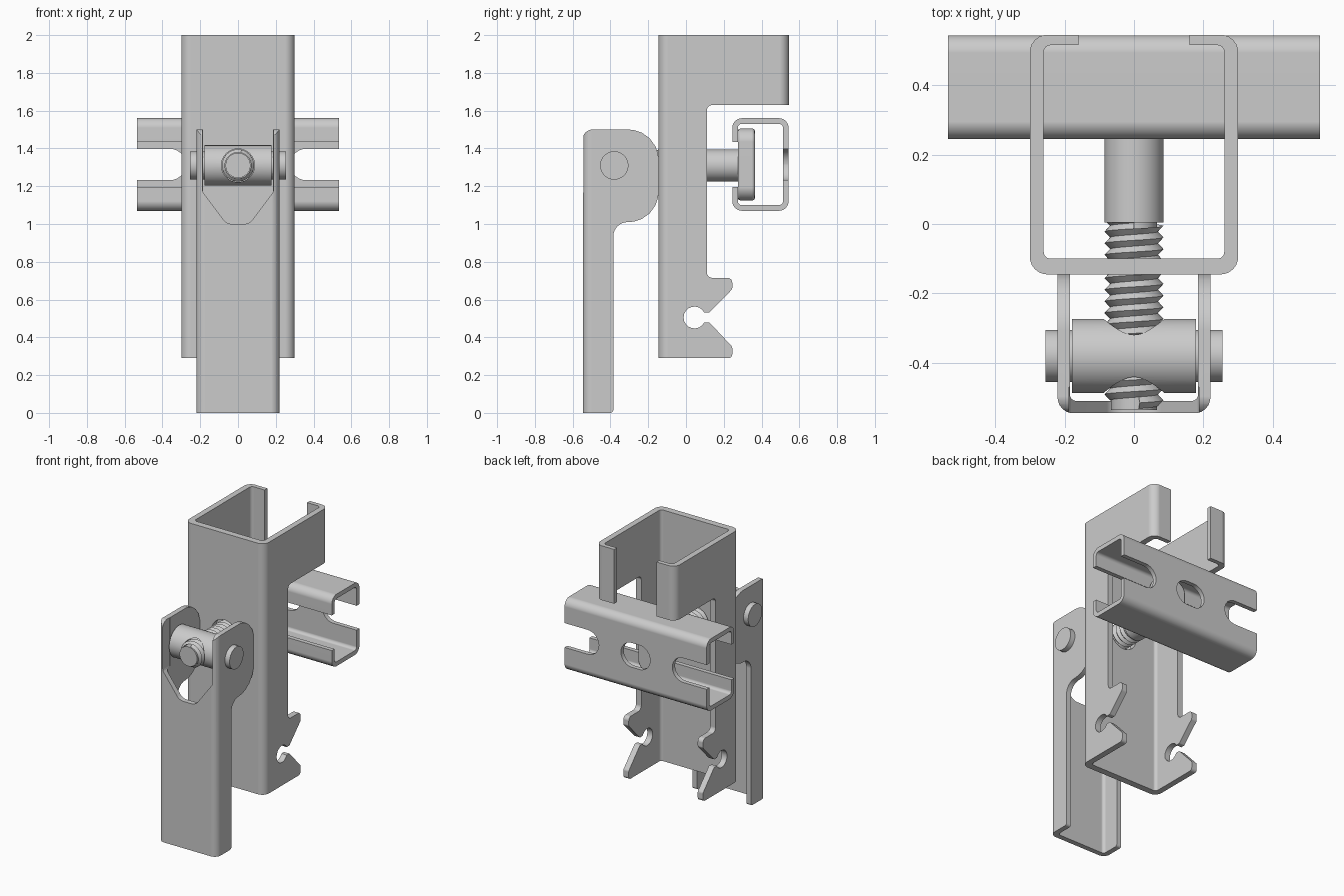
import bpy, bmesh
from math import sin, cos, tan, pi, radians
from mathutils import Vector

if "Cube" in bpy.data.objects:
    bpy.data.objects.remove(bpy.data.objects["Cube"])

AXLE_Z = 1.31    # height of bolt and pivot
STRUT_Z = 1.315  # middle of the strut


def rounded(points, seg=6):
    """Closed 2D outline; points are (u, v) or (u, v, fillet radius)."""
    out = []
    for i, p in enumerate(points):
        c = Vector(p[:2])
        if len(p) < 3:
            out.append(c)
            continue
        a = (Vector(points[i - 1][:2]) - c).normalized()
        b = (Vector(points[(i + 1) % len(points)][:2]) - c).normalized()
        half = a.angle(b) / 2
        mid = c + (a + b).normalized() * p[2] / sin(half)
        t = p[2] / tan(half)
        s, e = c + a * t - mid, c + b * t - mid
        out += [mid + s.lerp(e, k / seg).normalized() * p[2] for k in range(seg + 1)]
    return out


def mirrored(half, i, centre=0):
    """Close a half outline by reflecting coordinate i."""
    flip = []
    for p in reversed(half):
        q = list(p)
        q[i] = 2 * centre - q[i]
        flip.append(tuple(q))
    return half + flip


def circle(u, v, r, n=48):
    return [(u + r * cos(2 * pi * k / n), v + r * sin(2 * pi * k / n)) for k in range(n)]


def finish(name, bm):
    bmesh.ops.recalc_face_normals(bm, faces=bm.faces)
    me = bpy.data.meshes.new(name)
    bm.to_mesh(me)
    bm.free()
    ob = bpy.data.objects.new(name, me)
    bpy.context.collection.objects.link(ob)
    return ob


def prism(name, points, axis, lo, hi):
    """Extrude an outline: axis x uses (y, z), y uses (x, z), z uses (x, y)."""
    place = {'x': lambda u, v, w: (w, u, v),
             'y': lambda u, v, w: (u, w, v),
             'z': lambda u, v, w: (u, v, w)}[axis]
    bm = bmesh.new()
    outline = rounded(points)
    a, b = ([bm.verts.new(place(p[0], p[1], w)) for p in outline] for w in (lo, hi))
    bm.faces.new(a)
    bm.faces.new(b[::-1])
    n = len(outline)
    for i in range(n):
        j = (i + 1) % n
        bm.faces.new((a[i], b[i], b[j], a[j]))
    return finish(name, bm)


def boolean(ob, cutter, operation):
    cutter.hide_render = True
    mod = ob.modifiers.new("cut", 'BOOLEAN')
    mod.operation, mod.solver, mod.object = operation, 'EXACT', cutter
    bpy.context.view_layer.objects.active = ob
    bpy.ops.object.modifier_apply(modifier=mod.name)
    bpy.data.objects.remove(cutter)


# Clamp body: lipped channel trimmed to its side outline with hooks
body = prism("clamp_body", mirrored([
    (.30, -.145, .05), (.30, .545, .05), (.16, .545), (.16, .515),
    (.26, .515, .02), (.26, -.10, .02)], 0), 'z', .2, 2.0)
keyhole = [(.045 + .058 * cos(radians(d)), .505 + .058 * sin(radians(d)))
           for d in range(-28, -333, -19)]
side = [(-.2, .29), (.245, .29, .02), (.245, .35, .02), (.125, .478, .012)] + keyhole + [
    (.125, .532, .012), (.245, .655, .02), (.245, .715, .025), (.11, .715, .03),
    (.11, 1.63, .03), (.6, 1.63), (.6, 2.1), (-.2, 2.1)]
boolean(body, prism("side_outline", side, 'x', -.5, .5), 'INTERSECT')
boolean(body, prism("bolt_hole", circle(0, AXLE_Z, .1), 'y', -.3, 0), 'DIFFERENCE')

# Strut: C channel with a middle slot and open slots at both ends
strut = prism("strut_channel", mirrored([
    (.543, STRUT_Z + .245, .05), (.245, STRUT_Z + .245, .05), (.245, STRUT_Z + .12),
    (.275, STRUT_Z + .12), (.275, STRUT_Z + .215, .02), (.513, STRUT_Z + .215, .02)],
    1, STRUT_Z), 'x', -.535, .535)
for x0, x1 in ((-.7, -.277), (-.11, .11), (.277, .7)):
    slot = [(x, STRUT_Z + z, .082) for x, z in
            ((x0, -.083), (x1, -.083), (x1, .083), (x0, .083))]
    boolean(strut, prism("slot", slot, 'y', .4, .7), 'DIFFERENCE')

# Channel nut held inside the strut
nut = prism("channel_nut", [(x, STRUT_Z + z, .07) for x, z in
            ((-.11, -.19), (.11, -.19), (.11, .19), (-.11, .19))], 'y', .275, .365)
bev = nut.modifiers.new("bevel", 'BEVEL')
bev.width, bev.segments, bev.limit_method = .012, 2, 'ANGLE'

# Bolt: plain shank, core and helical thread
prism("bolt_shank", circle(0, AXLE_Z, .085), 'y', .005, .32)
prism("bolt_core", circle(0, AXLE_Z, .066), 'y', -.535, .01)
bm = bmesh.new()
N, PITCH, TURNS = 32, .0335, 16
crest, root = [], []
for k in range(N * TURNS):
    a = -2 * pi * k / N
    y = .02 - PITCH * k / N
    for ring, r, dy in ((crest, .085, 0), (root, .069, PITCH / 2)):
        ring.append(bm.verts.new((r * sin(a), y - dy, AXLE_Z + r * cos(a))))
for k in range(N * TURNS - 1):
    bm.faces.new((crest[k], crest[k + 1], root[k + 1], root[k]))
    if k + N + 1 < N * TURNS:
        bm.faces.new((root[k], root[k + 1], crest[k + N + 1], crest[k + N]))
finish("bolt_thread", bm)

# Pivot barrel with threaded hole, and its two end pins
barrel = prism("pivot_barrel", circle(-.38, AXLE_Z, .107, 64), 'x', -.178, .178)
boolean(barrel, prism("barrel_hole", circle(0, AXLE_Z, .088), 'y', -.6, -.1), 'DIFFERENCE')
for tag, lo, hi in (("left", -.255, -.17), ("right", .17, .255)):
    prism("pivot_pin_" + tag, circle(-.38, AXLE_Z, .075), 'x', lo, hi)

# Lever: folded U handle with cam ears and a V notch at the top of the front
lever = prism("cam_lever", mirrored([
    (.22, -.545, .045), (.22, -.1), (.185, -.1), (.185, -.51, .02)], 0), 'z', -.1, 1.7)
cam = [(-.546, 0), (-.385, 0, .015), (-.385, 1.01, .075), (-.145, 1.01, .16),
       (-.145, 1.5, .16), (-.546, 1.5, .05)]
boolean(lever, prism("cam_outline", cam, 'x', -.4, .4), 'INTERSECT')
notch = mirrored([(.187, 1.8), (.187, 1.17, .03), (.06, 1.0, .06)], 0)
boolean(lever, prism("front_notch", notch, 'y', -.7, -.47), 'DIFFERENCE')

# Smooth shading with sharp edges kept
for ob in bpy.context.collection.objects:
    ob.data.shade_smooth()
    ob.data.set_sharp_from_angle(angle=radians(30))
    weighted = ob.modifiers.new("normals", 'WEIGHTED_NORMAL')
    weighted.keep_sharp = True
